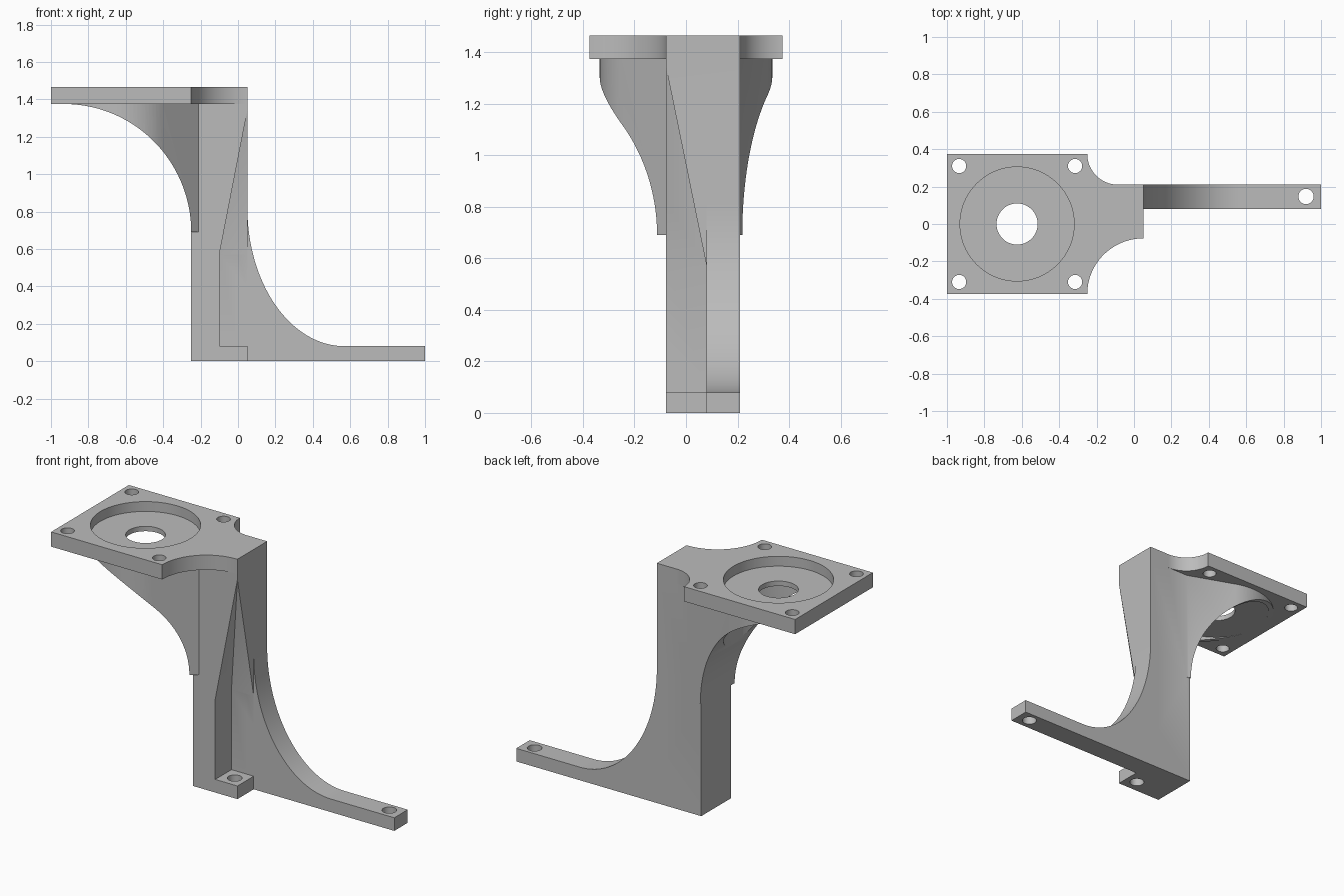
import bpy, bmesh
from math import sin, cos, pi, radians
from mathutils import Vector

cube = bpy.data.objects.get("Cube")
if cube:
    bpy.data.objects.remove(cube, do_unlink=True)

# Main dimensions
TOP, UNDER, FLOOR = 1.465, 1.375, 1.405
LEFT, RIGHT, FRONT, BACK = -0.25, 0.05, -0.077, 0.21
LEG_FRONT, FOOT = 0.08, 0.08
MOUNT = (-0.625, 0.0)

grey = bpy.data.materials.new("matt grey")
grey.use_nodes = True
grey.diffuse_color = (0.5, 0.5, 0.5, 1)
grey.node_tree.nodes["Principled BSDF"].inputs["Base Color"].default_value = (0.5, 0.5, 0.5, 1)


def finish(name, bm):
    bmesh.ops.recalc_face_normals(bm, faces=bm.faces)
    mesh = bpy.data.meshes.new(name)
    bm.to_mesh(mesh)
    bm.free()
    mesh.materials.append(grey)
    obj = bpy.data.objects.new(name, mesh)
    bpy.context.collection.objects.link(obj)
    return obj


def extrude(name, points, low, high, axis="Z"):
    """Extrude an outline along Z (points are x, y) or Y (points are x, z)."""
    bm = bmesh.new()
    place = (lambda a, b: (a, b, low)) if axis == "Z" else (lambda a, b: (a, low, b))
    face = bm.faces.new([bm.verts.new(place(a, b)) for a, b in points])
    moved = bmesh.ops.extrude_face_region(bm, geom=[face])["geom"]
    shift = Vector((0, 0, high - low) if axis == "Z" else (0, high - low, 0))
    bmesh.ops.translate(bm, vec=shift, verts=[g for g in moved if isinstance(g, bmesh.types.BMVert)])
    return finish(name, bm)


def hull(name, points):
    bm = bmesh.new()
    for p in points:
        bm.verts.new(p)
    bmesh.ops.convex_hull(bm, input=bm.verts)
    return finish(name, bm)


def arc(cx, cy, rx, ry, start, end, steps=32):
    angles = [radians(start + (end - start) * i / steps) for i in range(steps + 1)]
    return [(cx + rx * cos(a), cy + ry * sin(a)) for a in angles]


def cylinder(x, y, r, low, high, steps=32):
    return extrude("cutter", arc(x, y, r, r, 0, 360, steps)[:-1], low, high)


def combine(obj, other, operation):
    """Apply a boolean and discard the second solid."""
    mod = obj.modifiers.new("combine", "BOOLEAN")
    mod.operation, mod.solver, mod.object = operation, "EXACT", other
    with bpy.context.temp_override(object=obj, active_object=obj):
        bpy.ops.object.modifier_apply(modifier=mod.name)
    bpy.data.objects.remove(other, do_unlink=True)


# Upright post with a tapering corner notch above the small foot
body = extrude("motor_bracket", [(LEFT, FRONT), (RIGHT, FRONT), (RIGHT, BACK), (LEFT, BACK)], 0, TOP)
notch = [(x, y, z) for z, x0, y1 in ((FOOT, -0.1, LEG_FRONT), (0.57, -0.1, LEG_FRONT), (1.34, RIGHT, FRONT))
         for x in (x0, 0.3) for y in (-0.4, y1)]
combine(body, hull("notch", notch), "DIFFERENCE")

# Long leg with a sweeping upper curve
leg = [(0, 0), (1, 0), (1, FOOT)] + arc(0.57, 0.82, 0.52, 0.74, 270, 180) + [(0, 0.82)]
combine(body, extrude("leg", leg, LEG_FRONT, BACK, "Y"), "UNION")

# Mounting plate with scooped inner corners
plate = [(-1, -0.375)] + arc(RIGHT, -0.375, 0.3, 0.375 + FRONT, 180, 90)
plate += [(RIGHT, BACK)] + arc(-0.085, 0.375, 0.165, 0.375 - BACK, 270, 180) + [(-1, 0.375)]
combine(body, extrude("plate", plate, UNDER, TOP), "UNION")

# Curved gusset: round collar blended into the post, trimmed by a quarter arc
ring = arc(*MOUNT, 0.335, 0.335, 0, 360, 96)[:-1]
ends = [(LEFT, FRONT), (LEFT, BACK), (-0.2, FRONT + 0.01), (-0.2, BACK - 0.01)]
gusset = hull("gusset", [(x, y, z) for x, y in ring + ends for z in (0.6, UNDER + 0.01)])
sweep = arc(-0.93, 0.69, 0.68, UNDER - 0.69, 90, 0, 48)
sweep += [(-0.1, 0.69), (-0.1, 1.42), (-0.93, 1.42)]
combine(gusset, extrude("sweep", sweep, -0.6, 0.6, "Y"), "INTERSECT")
combine(body, gusset, "UNION")

# Round recesses above and below the thin mounting floor
combine(body, cylinder(*MOUNT, 0.305, FLOOR, 1.6, 96), "DIFFERENCE")
combine(body, cylinder(*MOUNT, 0.305, 0.5, UNDER, 96), "DIFFERENCE")
combine(body, cylinder(*MOUNT, 0.11, 1.3, 1.5, 48), "DIFFERENCE")

# Screw holes in the plate corners, leg and foot
for sx in (-1, 1):
    for sy in (-1, 1):
        combine(body, cylinder(MOUNT[0] + 0.31 * sx, 0.31 * sy, 0.038, 1.3, 1.6), "DIFFERENCE")
for x, y in ((0.92, 0.147), (-0.022, 0.0)):
    combine(body, cylinder(x, y, 0.041, -0.1, 0.12), "DIFFERENCE")

# Smooth curves, crisp edges
bpy.ops.object.select_all(action="DESELECT")
body.select_set(True)
bpy.context.view_layer.objects.active = body
bpy.ops.object.shade_smooth_by_angle(angle=radians(30))
